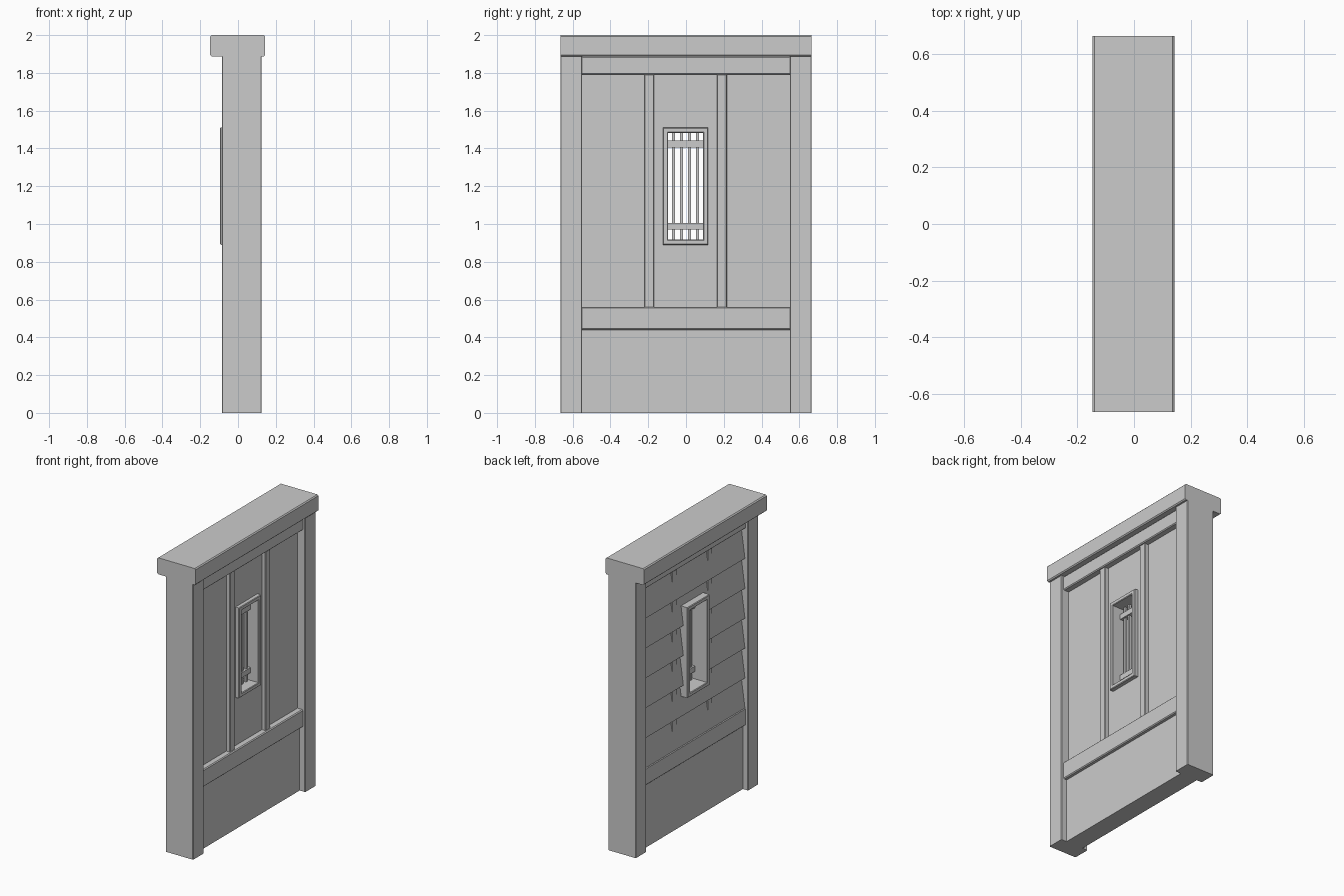
import bpy, bmesh
from mathutils import Vector

old = bpy.data.objects.get("Cube")
if old:
    bpy.data.objects.remove(old, do_unlink=True)

grey = bpy.data.materials.new("plain_grey")
grey.use_nodes = True
COLOUR = (0.6, 0.6, 0.6, 1)
grey.diffuse_color = COLOUR
grey.node_tree.nodes["Principled BSDF"].inputs["Base Color"].default_value = COLOUR


def finish(name, bm):
    bmesh.ops.recalc_face_normals(bm, faces=bm.faces)
    mesh = bpy.data.meshes.new(name)
    bm.to_mesh(mesh)
    bm.free()
    mesh.materials.append(grey)
    obj = bpy.data.objects.new(name, mesh)
    bpy.context.collection.objects.link(obj)
    return obj


def box(name, x, y, z, bevel=0, axes="xyz"):
    """Box from (min, max) ranges; bevels the edges running along the given axes."""
    bm = bmesh.new()
    bmesh.ops.create_cube(bm, size=1)
    for v in bm.verts:
        v.co = Vector([(r[0] + r[1]) / 2 + c * (r[1] - r[0]) for r, c in zip((x, y, z), v.co)])
    if bevel:
        edges = []
        for e in bm.edges:
            d = e.verts[1].co - e.verts[0].co
            if any(abs(d["xyz".index(a)]) > 1e-5 for a in axes):
                edges.append(e)
        bmesh.ops.bevel(bm, geom=edges, offset=bevel, segments=1, affect="EDGES")
    return finish(name, bm)


def extrude_y(name, profile, y0, y1):
    """Extrude an (x, z) profile along y."""
    bm = bmesh.new()
    face = bm.faces.new([bm.verts.new((x, y0, z)) for x, z in profile])
    grown = bmesh.ops.extrude_face_region(bm, geom=[face])["geom"]
    bmesh.ops.translate(bm, vec=(0, y1 - y0, 0),
                        verts=[g for g in grown if isinstance(g, bmesh.types.BMVert)])
    return finish(name, bm)


def cut(obj, cutter):
    mod = obj.modifiers.new("opening", "BOOLEAN")
    mod.operation, mod.object, mod.solver = "DIFFERENCE", cutter, "EXACT"


HALF, INNER = 0.665, 0.55
RAIL_TOP, RAIL_LOW = 0.56, 0.44
HEAD_LOW, HEAD_TOP = 1.79, 1.887

# Cap beam and corner posts
box("cap_beam", (-0.147, 0.144), (-HALF, HALF), (HEAD_TOP, 2), 0.007, "y")
for side, label in ((-1, "front"), (1, "back")):
    ends = sorted((side * INNER, side * HALF))
    box(label + "_post", (-0.085, 0.125), ends, (0, HEAD_TOP), 0.004, "z")

# Rails and lower panel
span = (-INNER, INNER)
box("middle_rail", (-0.065, 0.107), span, (RAIL_LOW, RAIL_TOP), 0.006, "y")
box("head_rail", (-0.065, 0.107), span, (HEAD_LOW, HEAD_TOP), 0.006, "y")
box("lower_panel", (-0.046, 0.083), span, (0, RAIL_LOW))

# Upper wall: flat on one face, overlapping boards on the other
BOARDS = 6
step = (HEAD_LOW - RAIL_TOP) / BOARDS
profile = [(0.066, HEAD_LOW), (0.066, RAIL_TOP)]
for i in range(BOARDS):
    low = RAIL_TOP + i * step
    profile += [(-0.062, low), (-0.034, low + step)]
wall = extrude_y("boarded_wall", profile, -INNER, INNER)

# Window opening
WY, WZ = (-0.122, 0.117), (0.89, 1.51)
RIM = 0.027
hole_y = (WY[0] + RIM, WY[1] - RIM)
hole_z = (WZ[0] + RIM, WZ[1] - RIM)
cutter = box("opening_cutter", (-0.3, 0.3), (WY[0] + 0.01, WY[1] - 0.01),
             (WZ[0] + 0.01, WZ[1] - 0.01))
cutter.hide_render = True
cutter.hide_viewport = True
cut(wall, cutter)

# Studs, showing on both faces
for y, label in ((-0.195, "front"), (0.19, "back")):
    box(label + "_stud", (-0.046, 0.094), (y - 0.026, y + 0.026), (RAIL_TOP, HEAD_LOW), 0.004, "z")

# Window frame: four sides of a deep surround
FX = (-0.095, 0.094)
for label, y in (("front", (WY[0], hole_y[0])), ("back", (hole_y[1], WY[1]))):
    box("window_jamb_" + label, FX, y, WZ, 0.004, "yz")
for label, z in (("sill", (WZ[0], hole_z[0])), ("head", (hole_z[1], WZ[1]))):
    box("window_" + label, FX, WY, z, 0.004, "yz")

# Lattice: upright bars and two crossbars
middle = sum(hole_y) / 2
for i in range(4):
    y = middle + (i - 1.5) * 0.042
    box(f"lattice_bar_{i + 1}", (0.007, 0.023), (y - 0.008, y + 0.008), hole_z)
for z, label in ((0.988, "lower"), (1.423, "upper")):
    box(label + "_crossbar", (-0.003, 0.033), hole_y, (z - 0.018, z + 0.018))
